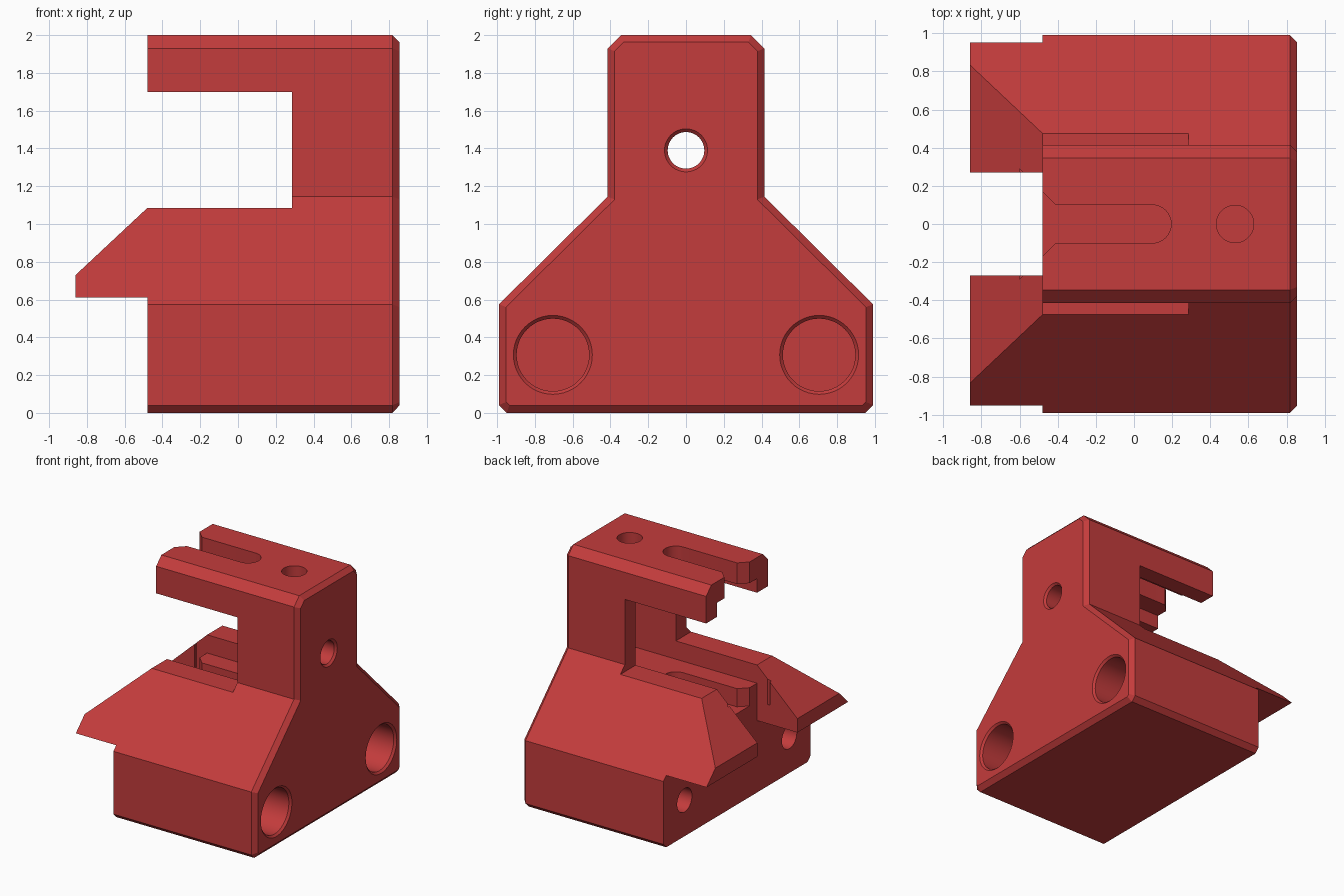
import bpy, bmesh, math

if "Cube" in bpy.data.objects:
    bpy.data.objects.remove(bpy.data.objects["Cube"])

red = bpy.data.materials.new("red plastic")
red.diffuse_color = (0.55, 0.045, 0.045, 1)
red.use_nodes = True
red.node_tree.nodes["Principled BSDF"].inputs["Base Color"].default_value = red.diffuse_color


def loft(name, sections):
    """Closed solid through equal-length rings of points."""
    bm = bmesh.new()
    rings = [[bm.verts.new(p) for p in s] for s in sections]
    for a, b in zip(rings, rings[1:]):
        for i in range(len(a)):
            j = (i + 1) % len(a)
            bm.faces.new((a[i], a[j], b[j], b[i]))
    bm.faces.new(rings[0])
    bm.faces.new(rings[-1])
    bmesh.ops.recalc_face_normals(bm, faces=bm.faces)
    me = bpy.data.meshes.new(name)
    bm.to_mesh(me)
    bm.free()
    me.materials.append(red)
    ob = bpy.data.objects.new(name, me)
    bpy.context.collection.objects.link(ob)
    return ob


def box(name, x0, x1, y0, y1, z0, z1):
    ring = [(x0, y0), (x1, y0), (x1, y1), (x0, y1)]
    return loft(name, [[(x, y, z) for x, y in ring] for z in (z0, z1)])


def bore_x(name, y, z, stations, n=48):
    """Round cutter along x from (x, radius) stations."""
    ang = [2 * math.pi * i / n for i in range(n)]
    return loft(name, [[(x, y + r * math.cos(a), z + r * math.sin(a)) for a in ang]
                       for x, r in stations])


def mirrored(half):
    return half + [(-y, z) for y, z in reversed(half)]


# Body: house-shaped profile along x, bevelled at the +x end
outer = mirrored([(0.95, 0), (0.99, 0.04), (0.99, 0.575), (0.415, 1.145),
                  (0.415, 1.93), (0.345, 2.0)])
inner = mirrored([(0.935, 0.04), (0.953, 0.058), (0.953, 0.56), (0.378, 1.13),
                  (0.378, 1.915), (0.33, 1.963)])
body = loft("mount_body", [[(x, y, z) for y, z in ring] for x, ring in
                           ((-0.86, outer), (0.818, outer), (0.855, inner))])

cutters = []

# Space under the wings
cutters.append(box("under_wing_cut", -1, -0.48, -1.2, 1.2, -0.2, 0.612))

# Side outline: sloped wing tips and the open jaw below the top plate
side = [(-1, 0.599), (-0.48, 1.085), (0.285, 1.085), (0.285, 1.70),
        (-0.48, 1.70), (-0.48, 2.2), (-1, 2.2)]
cutters.append(loft("jaw_cut", [[(x, y, z) for x, z in side] for y in (-1.2, 1.2)]))

# Gap between the wings and the channel running into the column
cutters.append(box("wing_gap_cut", -1.1, -0.48, -0.27, 0.27, 0.4, 1.4))
cutters.append(box("channel_cut", -1.2, 0.70, -0.27, 0.27, 0.93, 1.82))

# Flared slot with a round end, through the top plate and into the shelf
arc = [(0.095 + 0.1 * math.cos(a), 0.1 * math.sin(a))
       for a in [math.pi * (i / 20 - 0.5) for i in range(21)]]
slot = [(-0.6, -0.29), (-0.41, -0.1)] + arc + [(-0.41, 0.1), (-0.6, 0.29)]
cutters.append(loft("slot_cut", [[(x, y, z) for x, y in slot] for z in (0.775, 2.2)]))

# Vertical hole in the top
ring = [(0.53 + 0.098 * math.cos(a), 0.098 * math.sin(a))
        for a in [2 * math.pi * i / 48 for i in range(48)]]
cutters.append(loft("top_hole_cut", [[(x, y, z) for x, y in ring] for z in (1.7, 2.2)]))

# Bevelled cable hole through the column
cutters.append(bore_x("cable_hole_cut", 0, 1.39,
                      [(0.5, 0.097), (0.838, 0.097), (0.855, 0.114), (0.9, 0.114)]))

# Large sockets on the +x face and small holes on the -x face
for s in (-1, 1):
    cutters.append(bore_x("socket_cut", s * 0.705, 0.307,
                          [(0.1, 0.192), (0.838, 0.192), (0.855, 0.209), (0.9, 0.209)]))
    cutters.append(bore_x("small_hole_cut", s * 0.705, 0.307, [(-0.6, 0.1), (-0.1, 0.1)]))

for c in cutters:
    m = body.modifiers.new(c.name, 'BOOLEAN')
    m.operation, m.solver, m.object = 'DIFFERENCE', 'EXACT', c

# Apply the cuts and remove the cutters
dg = bpy.context.evaluated_depsgraph_get()
result = bpy.data.meshes.new_from_object(body.evaluated_get(dg))
body.modifiers.clear()
body.data = result
for c in cutters:
    bpy.data.objects.remove(c)

bpy.context.view_layer.objects.active = body
body.select_set(True)
bpy.ops.object.shade_smooth_by_angle(angle=math.radians(30))
